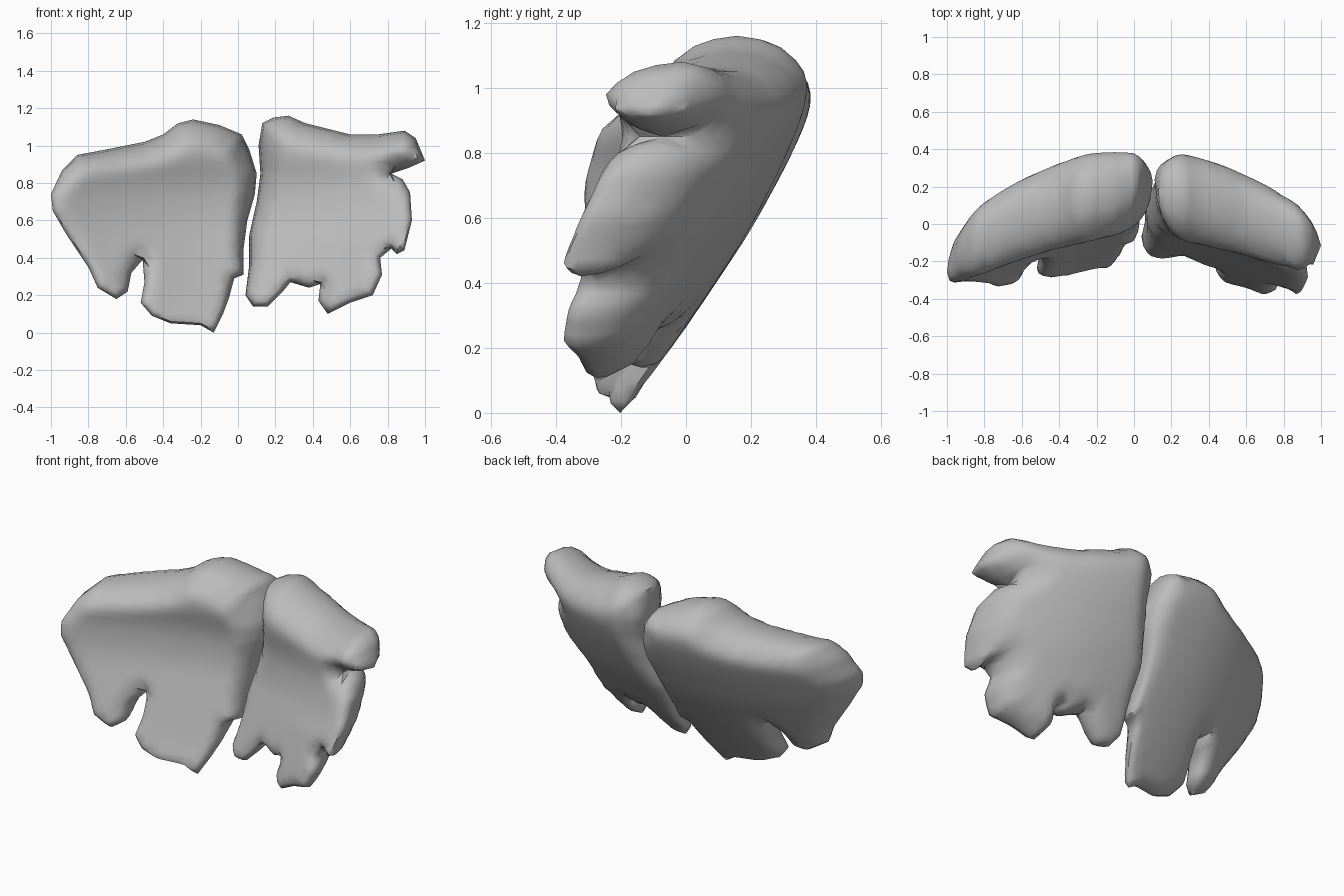
import bpy
import bmesh
import math
from mathutils import Vector, geometry

cube = bpy.data.objects.get("Cube")
if cube:
    bpy.data.objects.remove(cube, do_unlink=True)

SPACING = 0.035

# One plain bone-grey material
bone = bpy.data.materials.new("bone_grey")
bone.use_nodes = True
colour = (0.5, 0.5, 0.5, 1)
bone.diffuse_color = colour
bone.node_tree.nodes["Principled BSDF"].inputs["Base Color"].default_value = colour

# Depth profiles on the midline: (height, y)
BACK = [(0, -.19), (.26, 0), (.56, .2), (.8, .33), (.97, .4), (1.16, .39)]
FRONT = [(0, -.24), (.12, -.18), (.3, -.12), (.6, -.02), (.8, -.01), (.95, -.06), (1.16, -.03)]


def clamp(value, low=0, high=1):
    return max(low, min(high, value))


def sample(profile, z):
    """Linear lookup of a depth profile at one height."""
    z = clamp(z, profile[0][0], profile[-1][0])
    for (z0, y0), (z1, y1) in zip(profile, profile[1:]):
        if z <= z1:
            return y0 + (y1 - y0) * (z - z0) / (z1 - z0)


def smooth_sample(profile, z):
    return sum(sample(profile, z + step * SPACING) for step in (-2, -1, 0, 1, 2)) / 5


def subdivide(points):
    """Split the closed outline into short, even edges."""
    result = []
    for a, b in zip(points, points[1:] + points[:1]):
        count = max(1, round((b - a).length / SPACING))
        result += [a.lerp(b, i / count) for i in range(count)]
    return result


def edge_distance(p, outline):
    """Distance from a point to the closed outline."""
    best = math.inf
    for a, b in zip(outline, outline[1:] + outline[:1]):
        t = geometry.intersect_point_line(p, a, b)[1]
        best = min(best, (a.lerp(b, clamp(t)) - p).length)
    return best


def inset_ring(rim, corners, offset):
    """Points just inside a clockwise outline."""
    ring = []
    for before, p, after in zip(rim[-1:] + rim[:-1], rim, rim[1:] + rim[:1]):
        along = (after - before).normalized()
        inner = p + Vector((along.y, -along.x)) * offset
        if edge_distance(inner, corners) > offset * 0.75:
            ring.append(inner)
    return ring


def build_plate(name, outline_hundredths, front_sag):
    """Wedge-shaped curved plate with a rounded rim, following an outline."""
    corners = [Vector((x / 100, z / 100)) for x, z in outline_hundredths]
    area = sum(a.x * b.y - b.x * a.y for a, b in zip(corners, corners[1:] + corners[:1]))
    if area > 0:
        corners.reverse()
    rim = subdivide(corners)
    points = list(rim)

    # Rings for the rounded rim, then staggered interior points
    for offset in (0.3, 0.9):
        points += inset_ring(rim, corners, offset * SPACING)
    rows = int(1.2 / SPACING)
    columns = int(2.1 / SPACING)
    for row in range(rows):
        for column in range(columns):
            p = Vector((-1.05 + (column + row % 2 / 2) * SPACING, row * SPACING))
            if edge_distance(p, corners) > SPACING * 1.5:
                points.append(p)
    flat, _, triangles, *_ = geometry.delaunay_2d_cdt(
        points, [], [list(range(len(rim)))], 1, 1e-5)

    # Front and back skins, joined along the rim
    bm = bmesh.new()
    front, back, on_rim = [], [], []
    for p in flat:
        x, z = p
        side = abs(x)
        y_back = smooth_sample(BACK, z) - 0.38 * side ** 2.3
        y_front = smooth_sample(FRONT, z) - front_sag(z) * side ** 1.4
        # The rim sits further back on the inner edges and the outer shoulders
        inner = clamp(1 - side / 0.2) * clamp((1.1 - z) / 0.1)
        outer = side ** 2 * clamp((z - 0.85) / 0.15, -1, 1)
        middle = y_front + (y_back - y_front) * (0.5 + 0.4 * inner + 0.25 * outer)
        distance = edge_distance(p, corners)
        reach = clamp(distance / (0.36 * (y_back - y_front)))
        swell = math.sqrt(1 - (1 - reach) ** 2)
        edge = distance < 1e-4
        on_rim.append(edge)
        if edge:
            vert = bm.verts.new((x, middle, z))
            front.append(vert)
            back.append(vert)
        else:
            front.append(bm.verts.new((x, middle + (y_front - middle) * swell, z)))
            back.append(bm.verts.new((x, middle + (y_back - middle) * swell, z)))
    for tri in triangles:
        if not all(on_rim[i] for i in tri):
            bm.faces.new([front[i] for i in tri])
            bm.faces.new([back[i] for i in reversed(tri)])
    bmesh.ops.delete(bm, geom=[v for v in bm.verts if not v.link_faces], context='VERTS')
    bmesh.ops.smooth_vert(bm, verts=bm.verts, factor=0.3,
                          use_axis_x=False, use_axis_y=True, use_axis_z=False)
    bmesh.ops.recalc_face_normals(bm, faces=bm.faces)

    mesh = bpy.data.meshes.new(name)
    bm.to_mesh(mesh)
    bm.free()
    mesh.materials.append(bone)
    plate = bpy.data.objects.new(name, mesh)
    bpy.context.collection.objects.link(plate)
    bpy.ops.object.select_all(action='DESELECT')
    plate.select_set(True)
    bpy.context.view_layer.objects.active = plate
    bpy.ops.object.shade_smooth_by_angle(angle=math.radians(50))


# Right plate: broad shoulder, two hanging lobes with a notch between
build_plate("right_plate", [
    (-24, 114), (-10, 111), (2, 106), (6, 98), (10, 85), (9, 74), (5, 60),
    (3, 45), (3, 31), (-2, 29), (-5, 18), (-8, 10), (-13, 0), (-20, 4),
    (-36, 5), (-46, 9), (-52, 16), (-50, 27), (-51, 39), (-57, 32),
    (-59, 22), (-65, 18), (-75, 24), (-80, 35), (-92, 53), (-99, 65),
    (-100, 74), (-94, 87), (-86, 95), (-70, 98), (-50, 102), (-40, 106),
    (-32, 112)],
    lambda z: 0.33)

# Left plate: side horn above a slit, ragged lower edge
build_plate("left_plate", [
    (13, 112), (19, 115), (27, 116), (36, 112), (60, 106), (75, 106),
    (89, 108), (95, 104), (100, 92), (91, 88), (82, 85), (88, 82), (92, 75),
    (93, 60), (89, 44), (85, 42), (82, 45), (76, 40), (77, 31), (72, 20),
    (60, 16), (48, 10), (43, 17), (44, 26), (38, 24), (28, 27), (24, 22),
    (16, 14), (8, 14), (4, 20), (6, 36), (6, 52), (10, 70), (12, 85),
    (11, 100)],
    lambda z: 0.41 - 0.15 * clamp((z - 0.5) / 0.4))
